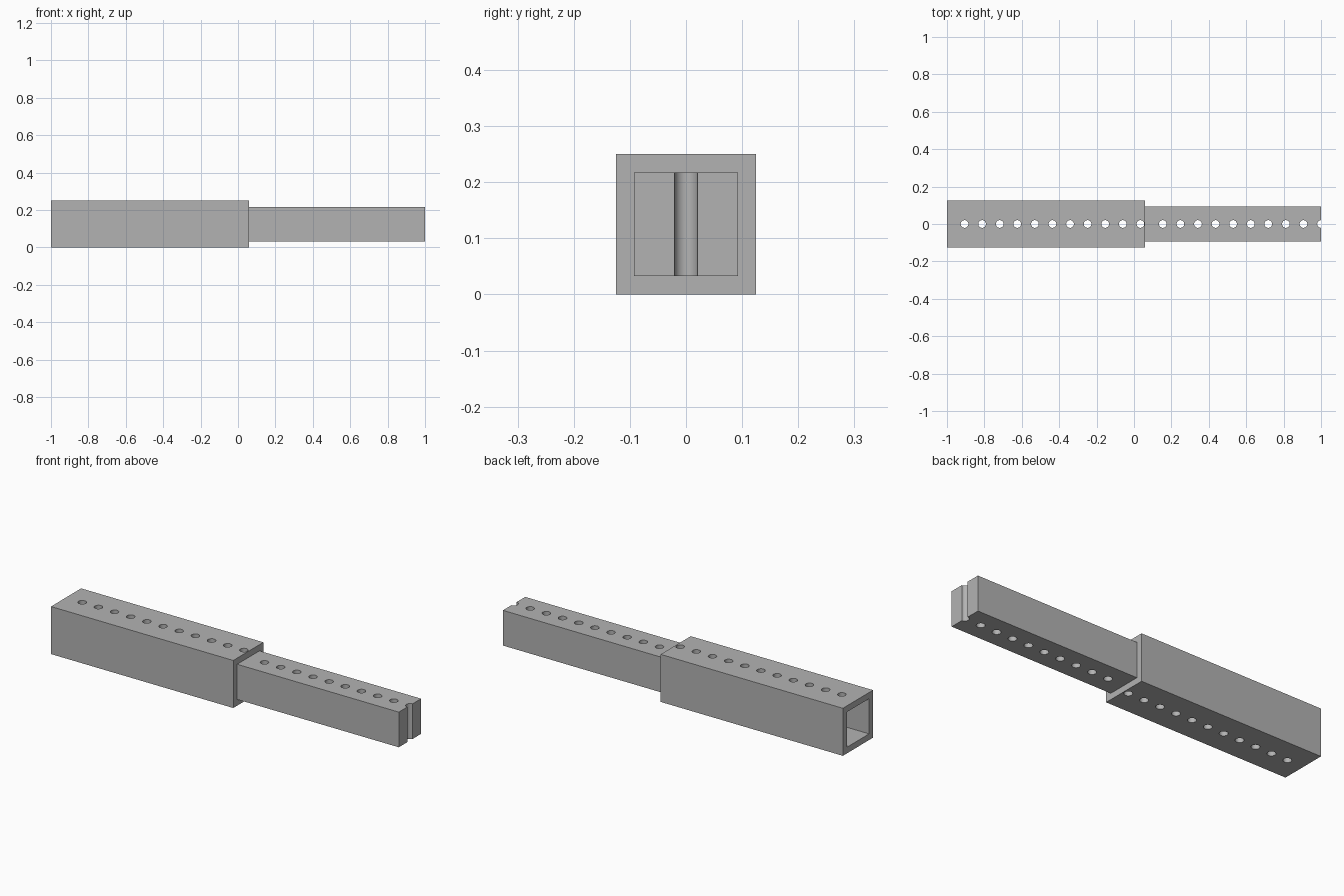
import bpy, bmesh, math
from mathutils import Matrix, Vector

cube = bpy.data.objects.get("Cube")
if cube:
    bpy.data.objects.remove(cube, do_unlink=True)

TUBE = 0.25      # outer tube width
BAR = 0.185      # inner bar width, also the tube bore
JOINT = 0.06     # x where the bar leaves the tube
PITCH = 0.094    # hole spacing
RADIUS = 0.0205
MID = TUBE / 2

steel = bpy.data.materials.new("grey steel")
steel.use_nodes = True
grey = (0.45, 0.45, 0.45, 1)
steel.diffuse_color = grey
steel.node_tree.nodes["Principled BSDF"].inputs["Base Color"].default_value = grey


def finish(name, bm):
    mesh = bpy.data.meshes.new(name)
    bm.to_mesh(mesh)
    bm.free()
    mesh.materials.append(steel)
    obj = bpy.data.objects.new(name, mesh)
    bpy.context.collection.objects.link(obj)
    return obj


def beam(name, x0, x1, width):
    """Square beam along x, centred on the common axis."""
    bm = bmesh.new()
    place = Matrix.Translation(Vector(((x0 + x1) / 2, 0, MID)))
    bmesh.ops.create_cube(bm, size=1, matrix=place @ Matrix.Diagonal((x1 - x0, width, width, 1)))
    return finish(name, bm)


def pins(name, start, count):
    """Row of vertical cylinders that drill the holes."""
    bm = bmesh.new()
    for i in range(1, count + 1):
        bmesh.ops.create_cone(bm, cap_ends=True, segments=32, radius1=RADIUS, radius2=RADIUS,
                              depth=TUBE * 2,
                              matrix=Matrix.Translation(Vector((start + i * PITCH, 0, MID))))
    return finish(name, bm)


def cut(obj, cutter):
    mod = obj.modifiers.new("cut", 'BOOLEAN')
    mod.operation = 'DIFFERENCE'
    mod.solver = 'EXACT'
    mod.object = cutter
    bpy.ops.object.select_all(action='DESELECT')
    bpy.context.view_layer.objects.active = obj
    obj.select_set(True)
    bpy.ops.object.modifier_apply(modifier=mod.name)
    bpy.data.objects.remove(cutter, do_unlink=True)


# Hollow outer tube, drilled through top and bottom
tube = beam("outer_tube", -1, JOINT, TUBE)
cut(tube, beam("bore_cutter", -1.2, JOINT + 0.2, BAR))
cut(tube, pins("tube_hole_cutter", -1, 11))

# Solid inner bar; its last hole is split by the end face
bar = beam("inner_bar", JOINT, 1, BAR)
cut(bar, pins("bar_hole_cutter", JOINT, 10))

# Smooth hole walls, sharp edges elsewhere
for obj in (tube, bar):
    bpy.ops.object.select_all(action='DESELECT')
    bpy.context.view_layer.objects.active = obj
    obj.select_set(True)
    bpy.ops.object.shade_smooth_by_angle(angle=math.radians(30))
